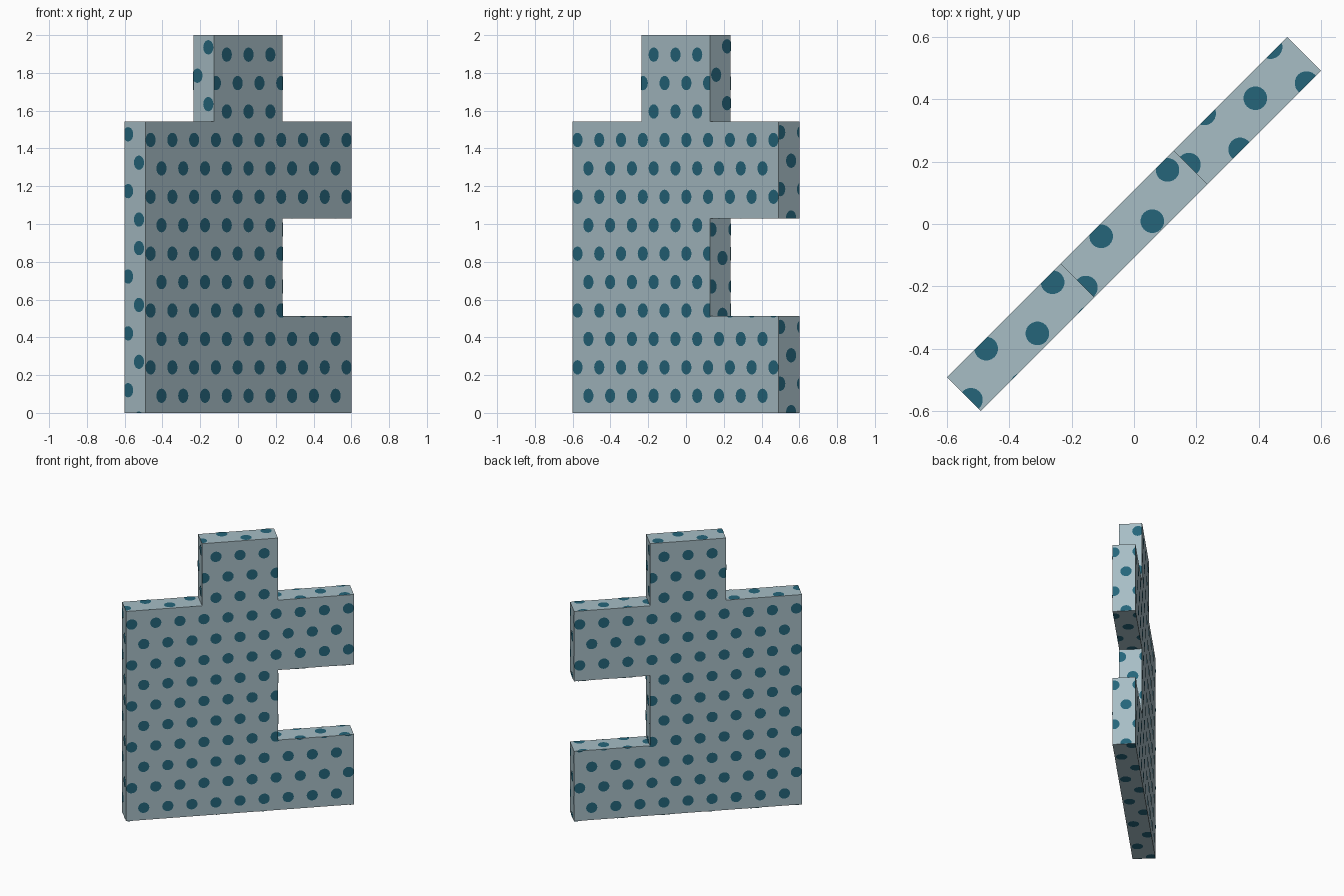
import bpy, bmesh, math
from mathutils import Vector

if "Cube" in bpy.data.objects:
    bpy.data.objects.remove(bpy.data.objects["Cube"])

# Local axes: U along the plate, Z up, V out of the front face (plate is turned 45 degrees)
S = math.sqrt(0.5)
U, Z, V = Vector((S, S, 0)), Vector((0, 0, 1)), Vector((S, -S, 0))
W, C, T = 0.771, 0.257, 0.077        # half width, half of the tab width, half thickness
H1, H2, H3, H4 = 0.514, 1.029, 1.543, 2.0
R, STEP, ROW = 0.038, 0.163, 0.1505  # dot radius, dot spacing, row spacing


def material(name, rgb):
    m = bpy.data.materials.new(name)
    m.diffuse_color = (*rgb, 1)
    m.use_nodes = True
    m.node_tree.nodes["Principled BSDF"].inputs["Base Color"].default_value = m.diffuse_color
    return m


base_mat = material("pale blue grey", (0.385, 0.51, 0.56))
dot_mat = material("dark teal", (0.018, 0.13, 0.195))


def add_object(name, bm, mat):
    me = bpy.data.meshes.new(name)
    bm.to_mesh(me)
    bm.free()
    me.materials.append(mat)
    ob = bpy.data.objects.new(name, me)
    bpy.context.collection.objects.link(ob)


# Plate: one outline with a top tab and a side notch, extruded
outline = [(-W, 0), (W, 0), (W, H1), (C, H1), (C, H2), (W, H2),
           (W, H3), (C, H3), (C, H4), (-C, H4), (-C, H3), (-W, H3)]
bm = bmesh.new()
front = bm.faces.new([bm.verts.new(U * u + Z * z + V * T) for u, z in outline])
ext = bmesh.ops.extrude_face_region(bm, geom=[front], use_keep_orig=True)
bmesh.ops.translate(bm, vec=V * (-2 * T),
                    verts=[g for g in ext["geom"] if isinstance(g, bmesh.types.BMVert)])
bmesh.ops.recalc_face_normals(bm, faces=bm.faces)
add_object("plate", bm, base_mat)


def clip(poly, axis, limit, sign):
    """Keep the part of a polygon where sign * coordinate <= sign * limit."""
    out = []
    for p, q in zip(poly, poly[1:] + poly[:1]):
        dp, dq = sign * (p[axis] - limit), sign * (q[axis] - limit)
        if dp <= 0:
            out.append(p)
        if dp * dq < 0:
            t = dp / (dp - dq)
            out.append((p[0] + (q[0] - p[0]) * t, p[1] + (q[1] - p[1]) * t))
    return out


def add_dots(bm, normal, dist, a, b, rect, a0, b0):
    """Staggered dot rows on a rectangle of one flat side, clipped to its edges."""
    amin, amax, bmin, bmax = rect
    for k in range(-15, 16):
        cb = b0 + k * ROW
        for i in range(-12, 13):
            ca = a0 + (i + (k % 2) * 0.5) * STEP
            poly = [(ca + R * math.cos(j * math.tau / 20), cb + R * math.sin(j * math.tau / 20))
                    for j in range(20)]
            for axis, limit, sign in ((0, amin, -1), (0, amax, 1), (1, bmin, -1), (1, bmax, 1)):
                poly = clip(poly, axis, limit, sign)
            if len(poly) < 3:
                continue
            if a.cross(b).dot(normal) < 0:
                poly.reverse()
            bm.faces.new([bm.verts.new(a * p + b * q + normal * (dist + 0.002)) for p, q in poly])


# Dots on the two broad sides
for name, n in (("front_dots", V), ("back_dots", -V)):
    bm = bmesh.new()
    for rect in ((-W, C, 0, H3), (C, W, 0, H1), (C, W, H2, H3), (-C, C, H3, H4)):
        add_dots(bm, n, T, U, Z, rect, 0, 0.0905)
    add_object(name, bm, dot_mat)

# Dots on the upright edges: side, distance, z range, dot origin
bm = bmesh.new()
for n, d, z0, z1, a0, b0 in ((-U, W, 0, 0.95, -0.05, 0.12), (-U, W, 0.95, H3, -0.05, 1.475),
                             (-U, C, H3, H4, -0.045, 1.785), (U, C, H3, H4, 0.033, 1.79),
                             (U, W, H2, H3, -0.014, 1.335), (U, W, 0, H1, -0.014, 0.305),
                             (U, C, H1, H2, -0.014, 0.82)):
    add_dots(bm, n, d, V, Z, (-T, T, z0, z1), a0, b0)
add_object("edge_dots", bm, dot_mat)

# Dots on the level edges: side, distance, u range, dot origin
bm = bmesh.new()
for n, d, u0, u1, a0, b0 in ((Z, H3, -W, -C, 0.029, -0.467), (Z, H4, -C, C, 0.035, 0.048),
                             (Z, H3, C, W, -0.01, 0.56), (Z, H1, C, W, -0.01, 0.56),
                             (-Z, -H2, C, W, -0.01, 0.56), (-Z, 0, -W, W, 0.03, 0.0)):
    add_dots(bm, n, d, V, U, (-T, T, u0, u1), a0, b0)
add_object("level_dots", bm, dot_mat)
